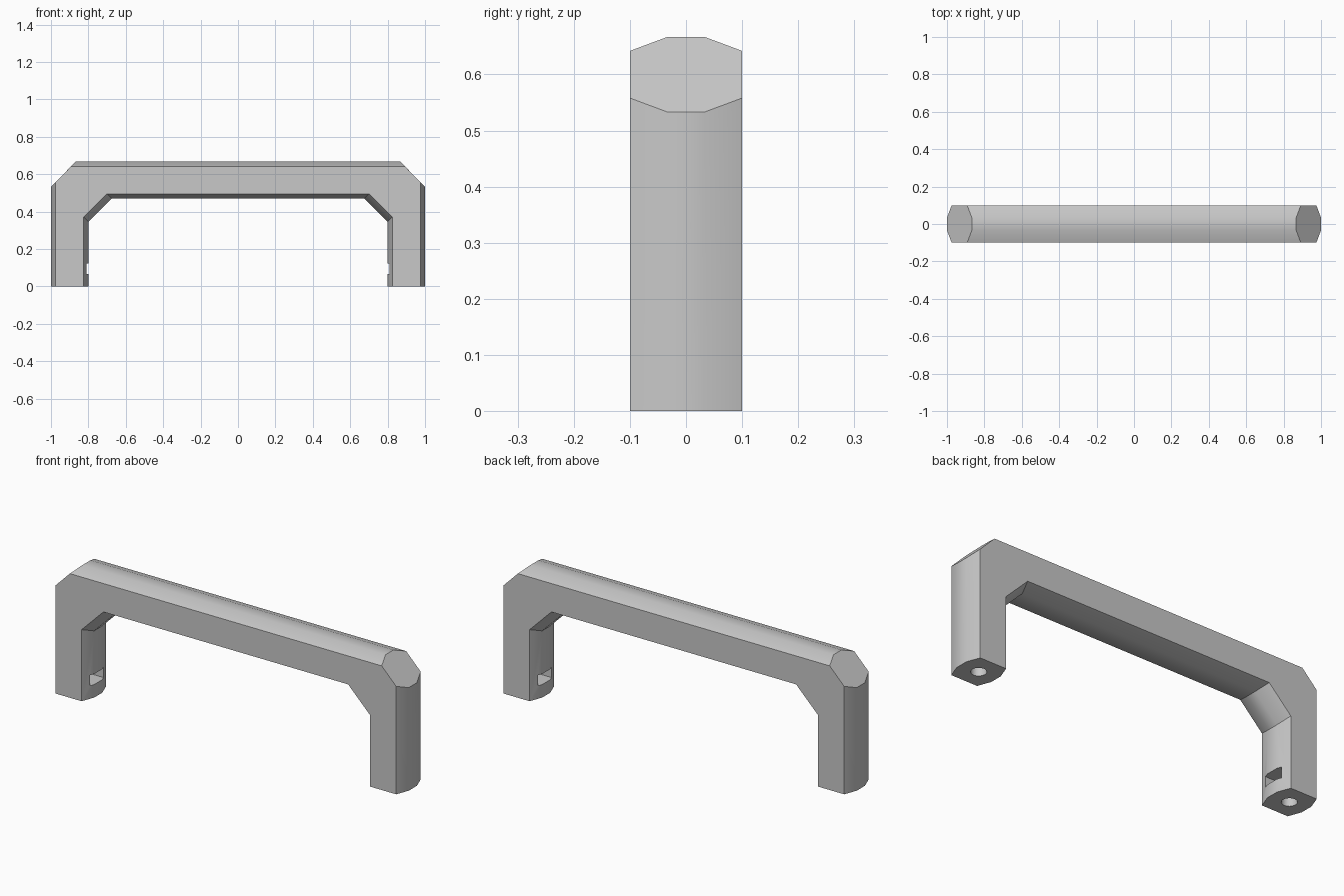
import bpy
import bmesh
import math

old = bpy.data.objects.get("Cube")
if old:
    bpy.data.objects.remove(old, do_unlink=True)

grey = bpy.data.materials.new("light grey")
grey.use_nodes = True
colour = (0.58, 0.58, 0.58, 1)
grey.diffuse_color = colour
grey.node_tree.nodes["Principled BSDF"].inputs["Base Color"].default_value = colour


def outline(e):
    """Arch outline in x and z, with its walls pulled in by e."""
    half = [(0.675 + e, 0.47 + e), (0.8 + e, 0.345 + e), (0.8 + e, 0),
            (1 - e, 0), (1 - e, 0.533 + e), (0.867 + e, 0.667 - e)]
    return half + [(-x, z) for x, z in reversed(half)]


# Handle: arch outlines lofted front to back, narrower at the side faces
bm = bmesh.new()
rings = []
for y, e in ((-0.1, 0.025), (-0.033, 0), (0.033, 0), (0.1, 0.025)):
    rings.append([bm.verts.new((x, y, z)) for x, z in outline(e)])
for a, b in zip(rings, rings[1:]):
    for i in range(len(a)):
        j = (i + 1) % len(a)
        bm.faces.new((a[i], a[j], b[j], b[i]))
bm.faces.new(rings[0])
bm.faces.new(rings[-1])
bmesh.ops.recalc_face_normals(bm, faces=bm.faces)
mesh = bpy.data.meshes.new("handle")
bm.to_mesh(mesh)
bm.free()
handle = bpy.data.objects.new("handle", mesh)
bpy.context.collection.objects.link(handle)
mesh.materials.append(grey)


def cut(cutter):
    """Cut the shape out of the handle and drop the cutter."""
    cutter.hide_render = True
    cutter.data.materials.append(grey)
    bpy.ops.object.select_all(action="DESELECT")
    bpy.context.view_layer.objects.active = handle
    handle.select_set(True)
    mod = handle.modifiers.new("cut", "BOOLEAN")
    mod.operation = "DIFFERENCE"
    mod.solver = "EXACT"
    mod.object = cutter
    bpy.ops.object.modifier_apply(modifier=mod.name)
    bpy.data.objects.remove(cutter, do_unlink=True)


for side in (-1, 1):
    # Nut slot: a six-sided pocket opening on the inner face of the leg
    bm = bmesh.new()
    r = 0.065
    w = r * math.sin(math.pi / 3)
    plan = [(0.75, -w), (0.9 - r / 2, -w), (0.9 + r / 2, -w), (0.9 + r, 0),
            (0.9 + r / 2, w), (0.9 - r / 2, w), (0.75, w)]
    face = bm.faces.new([bm.verts.new((side * x, y, 0.067)) for x, y in plan])
    new = bmesh.ops.extrude_face_region(bm, geom=[face])["geom"]
    bmesh.ops.translate(bm, vec=(0, 0, 0.055),
                        verts=[v for v in new if isinstance(v, bmesh.types.BMVert)])
    bmesh.ops.recalc_face_normals(bm, faces=bm.faces)
    slot_mesh = bpy.data.meshes.new("nut_slot")
    bm.to_mesh(slot_mesh)
    bm.free()
    slot = bpy.data.objects.new("nut_slot", slot_mesh)
    bpy.context.collection.objects.link(slot)
    cut(slot)

    # Screw hole from the foot up through the slot
    bpy.ops.mesh.primitive_cylinder_add(vertices=32, radius=0.036, depth=0.3,
                                        location=(side * 0.9, 0, 0.05))
    hole = bpy.context.object
    hole.name = "screw_hole"
    cut(hole)

# Soft shading across the shallow bevels, crisp edges elsewhere
bpy.ops.object.select_all(action="DESELECT")
handle.select_set(True)
bpy.context.view_layer.objects.active = handle
bpy.ops.object.shade_smooth_by_angle(angle=math.radians(30))
